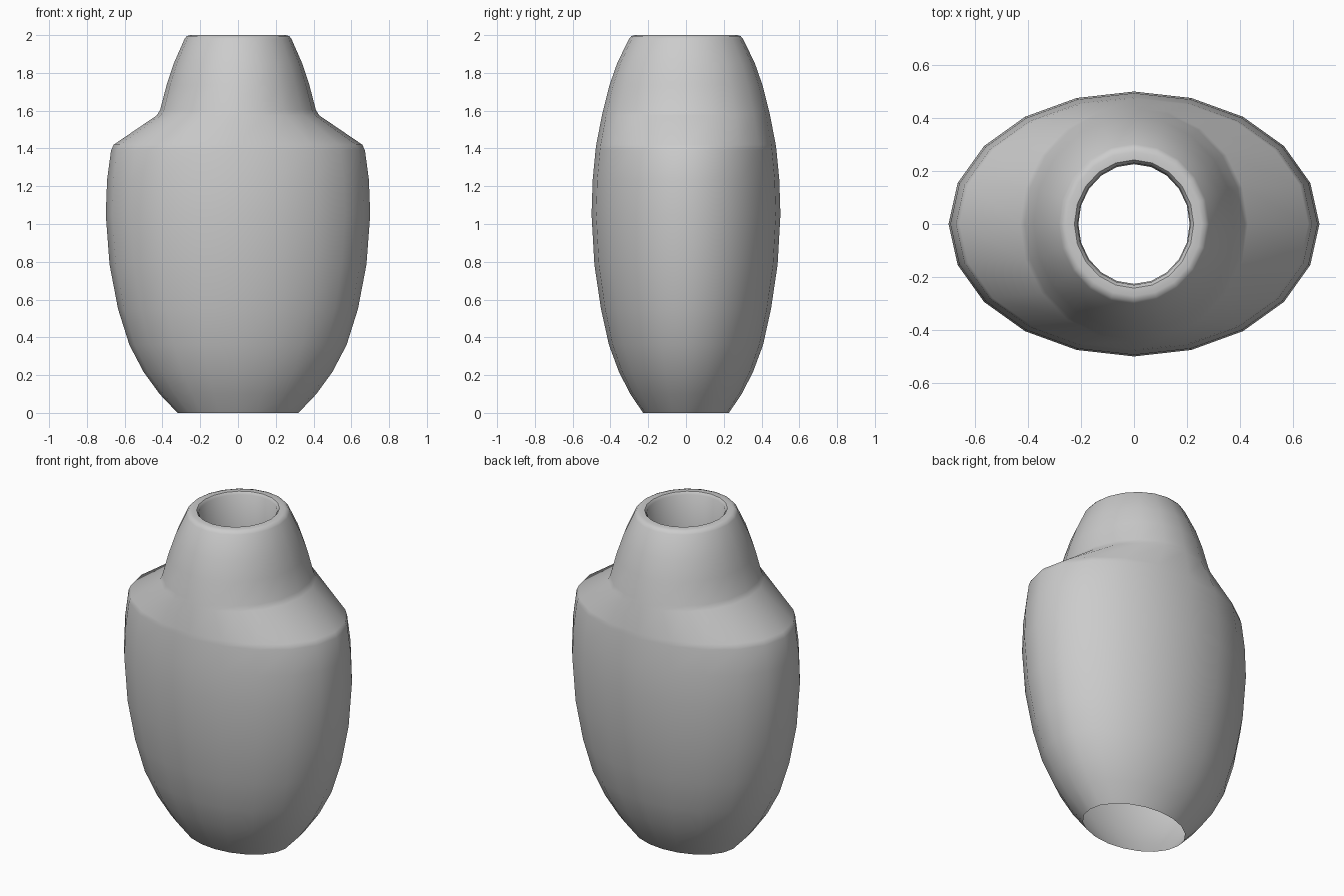
import bpy, bmesh, math

if "Cube" in bpy.data.objects:
    bpy.data.objects.remove(bpy.data.objects["Cube"])

SIDES = 20

# Profile of the oval vase: (half width x, half depth y, height z)
outer = [
    (0.32, 0.227, 0.0), (0.415, 0.295, 0.10), (0.50, 0.355, 0.217),
    (0.575, 0.408, 0.36), (0.635, 0.45, 0.55), (0.68, 0.485, 0.785),
    (0.70, 0.50, 1.05), (0.693, 0.494, 1.235), (0.672, 0.479, 1.39),
    (0.658, 0.475, 1.42),                      # shoulder edge
    (0.43, 0.445, 1.575), (0.412, 0.438, 1.605),  # foot of the neck
    (0.378, 0.405, 1.735), (0.34, 0.365, 1.85),
    (0.283, 0.302, 1.98), (0.272, 0.29, 1.994), (0.255, 0.272, 2.0),
]
# Rounded lip turning into the mouth
inner = [(0.225, 0.242, 2.0), (0.213, 0.23, 1.985), (0.21, 0.226, 1.70)]

bm = bmesh.new()
rings = []
for rx, ry, z in outer + inner:
    rings.append([bm.verts.new((rx * math.cos(2 * math.pi * i / SIDES),
                                ry * math.sin(2 * math.pi * i / SIDES), z))
                  for i in range(SIDES)])
for low, high in zip(rings, rings[1:]):
    for i in range(SIDES):
        j = (i + 1) % SIDES
        bm.faces.new((low[i], low[j], high[j], high[i]))

mesh = bpy.data.meshes.new("vase")
bm.to_mesh(mesh)
bm.free()
vase = bpy.data.objects.new("vase", mesh)
bpy.context.collection.objects.link(vase)

# Smooth shading
bpy.context.view_layer.objects.active = vase
vase.select_set(True)
bpy.ops.object.shade_smooth_by_angle(angle=math.radians(50))
